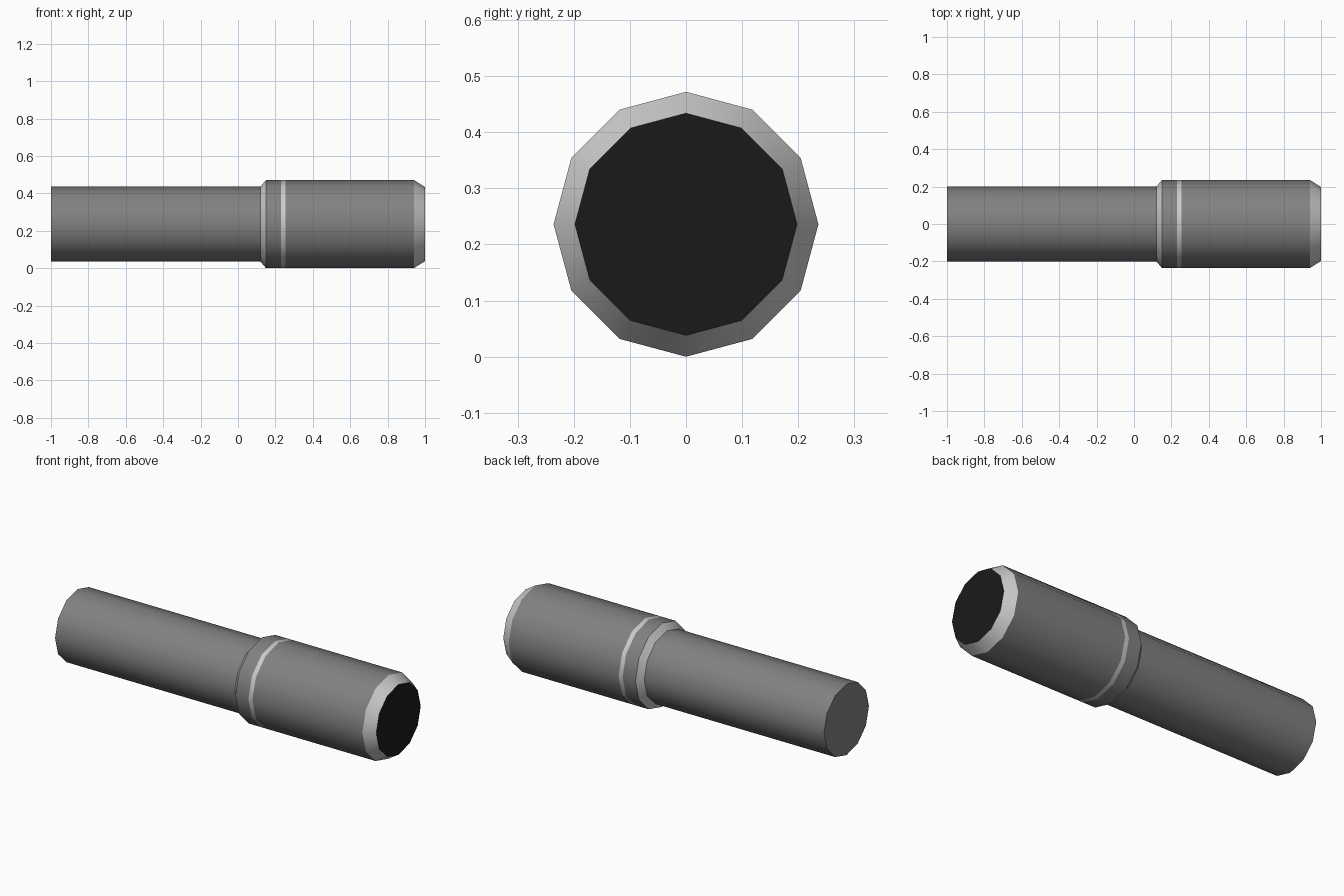
import bpy, bmesh, math

if "Cube" in bpy.data.objects:
    bpy.data.objects.remove(bpy.data.objects["Cube"])

SIDES = 12
R = 0.236          # head radius, also the height of the axis
SHAFT_R = 0.2


def material(name, value):
    m = bpy.data.materials.new(name)
    m.diffuse_color = (value, value, value, 1)
    m.use_nodes = True
    m.node_tree.nodes["Principled BSDF"].inputs["Base Color"].default_value = m.diffuse_color
    return m


body_grey = material("body_grey", 0.22)
trim_grey = material("trim_grey", 0.55)
lens_black = material("lens_black", 0.01)


def lathe(name, profile, mat, cap_start=False, cap_end=False):
    """Spin (x, radius) points about the long axis."""
    bm = bmesh.new()
    rings = []
    for x, r in profile:
        rings.append([bm.verts.new((x, r * math.sin(2 * math.pi * i / SIDES),
                                    R + r * math.cos(2 * math.pi * i / SIDES)))
                      for i in range(SIDES)])
    for a, b in zip(rings, rings[1:]):
        for i in range(SIDES):
            j = (i + 1) % SIDES
            bm.faces.new((a[i], a[j], b[j], b[i]))
    if cap_start:
        bm.faces.new(rings[0][::-1])
    if cap_end:
        bm.faces.new(rings[-1])
    # outward normals: every wall faces away from the axis
    bm.normal_update()
    for f in bm.faces:
        c = f.calc_center_median()
        out = f.normal.y * c.y + f.normal.z * (c.z - R)
        if len(f.verts) == SIDES:
            out = f.normal.x * (c.x - 0.1)
        if out < 0:
            f.normal_flip()
    mesh = bpy.data.meshes.new(name)
    bm.to_mesh(mesh)
    bm.free()
    obj = bpy.data.objects.new(name, mesh)
    bpy.context.collection.objects.link(obj)
    mesh.materials.append(mat)
    bpy.context.view_layer.objects.active = obj
    obj.select_set(True)
    bpy.ops.object.shade_smooth_by_angle(angle=math.radians(31))
    obj.select_set(False)
    return obj


# Handle, closed at the tail
lathe("handle", [(-1, SHAFT_R), (0.12, SHAFT_R)], body_grey, cap_start=True)
# Sloped shoulder between handle and head
lathe("shoulder", [(0.12, SHAFT_R), (0.15, R)], trim_grey)
# Head with a light band
lathe("head_collar", [(0.15, R), (0.23, R)], body_grey)
lathe("head_band", [(0.23, R), (0.255, R)], trim_grey)
lathe("head_barrel", [(0.255, R), (0.94, R)], body_grey)
# Bevelled rim and dark lens
lathe("lens_rim", [(0.94, R), (1.0, 0.198)], trim_grey)
lens = lathe("lens", [(0.999, 0.198), (1.0, 0.198)], lens_black, cap_end=True)
